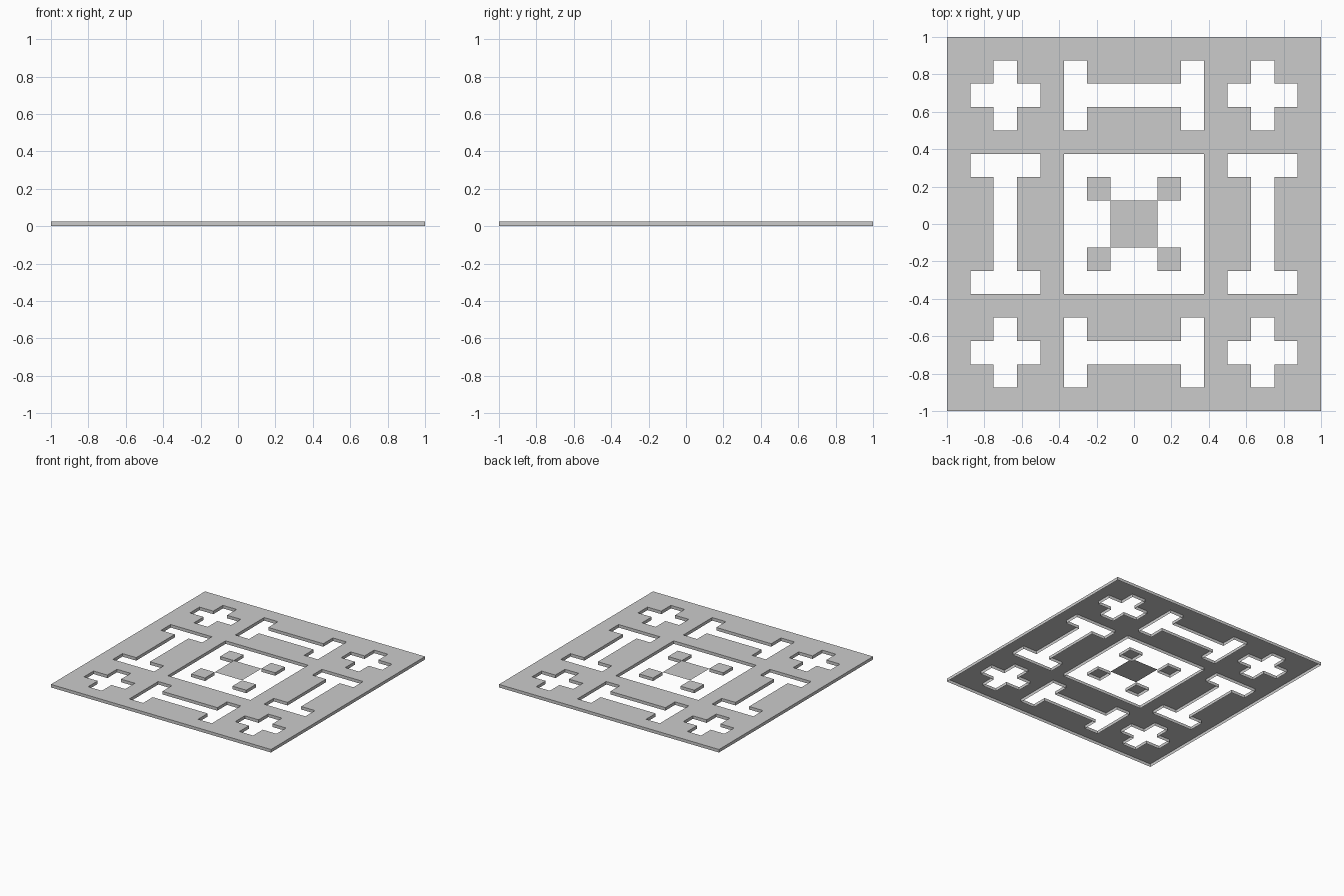
import bpy, bmesh

if "Cube" in bpy.data.objects:
    bpy.data.objects.remove(bpy.data.objects["Cube"])

CELL = 0.125      # the panel follows a 16 x 16 grid
THICK = 0.025


def is_panel(i, j):
    """Cell test in one mirrored quadrant (0 = next to the centre line)."""
    if i <= 2 and j <= 2:                       # central square opening
        return False
    if 4 <= i <= 6 and 4 <= j <= 6:             # corner plus cut-outs
        return i != 5 and j != 5
    a, b = min(i, j), max(i, j)
    if a <= 2 and 4 <= b <= 6:                  # I-shaped cut-outs
        return not (a == 2 or b == 5)
    return True


def grid_part(name, keep, rim=True):
    """Sheet of the kept cells, with side walls folded down to the ground."""
    bm = bmesh.new()
    bmesh.ops.create_grid(bm, x_segments=16, y_segments=16, size=1)
    drop = []
    for f in bm.faces:
        c = f.calc_center_median()
        if not keep(int(abs(c.x) / CELL), int(abs(c.y) / CELL)):
            drop.append(f)
    bmesh.ops.delete(bm, geom=drop, context='FACES')
    for v in bm.verts:
        v.co.z = THICK
    if rim:
        edges = [e for e in bm.edges if e.is_boundary]
        new = bmesh.ops.extrude_edge_only(bm, edges=edges)["geom"]
        for v in new:
            if isinstance(v, bmesh.types.BMVert):
                v.co.z = 0
        bmesh.ops.recalc_face_normals(bm, faces=bm.faces)
    mesh = bpy.data.meshes.new(name)
    bm.to_mesh(mesh)
    bm.free()
    obj = bpy.data.objects.new(name, mesh)
    bpy.context.collection.objects.link(obj)
    return obj


# Pierced outer panel, open underneath
grid_part("pierced_panel", is_panel)
# Four small corner tiles around the centre
grid_part("corner_tiles", lambda i, j: i == 1 and j == 1)
# Thin centre square joining the tiles
grid_part("centre_square", lambda i, j: i == 0 and j == 0, rim=False)
